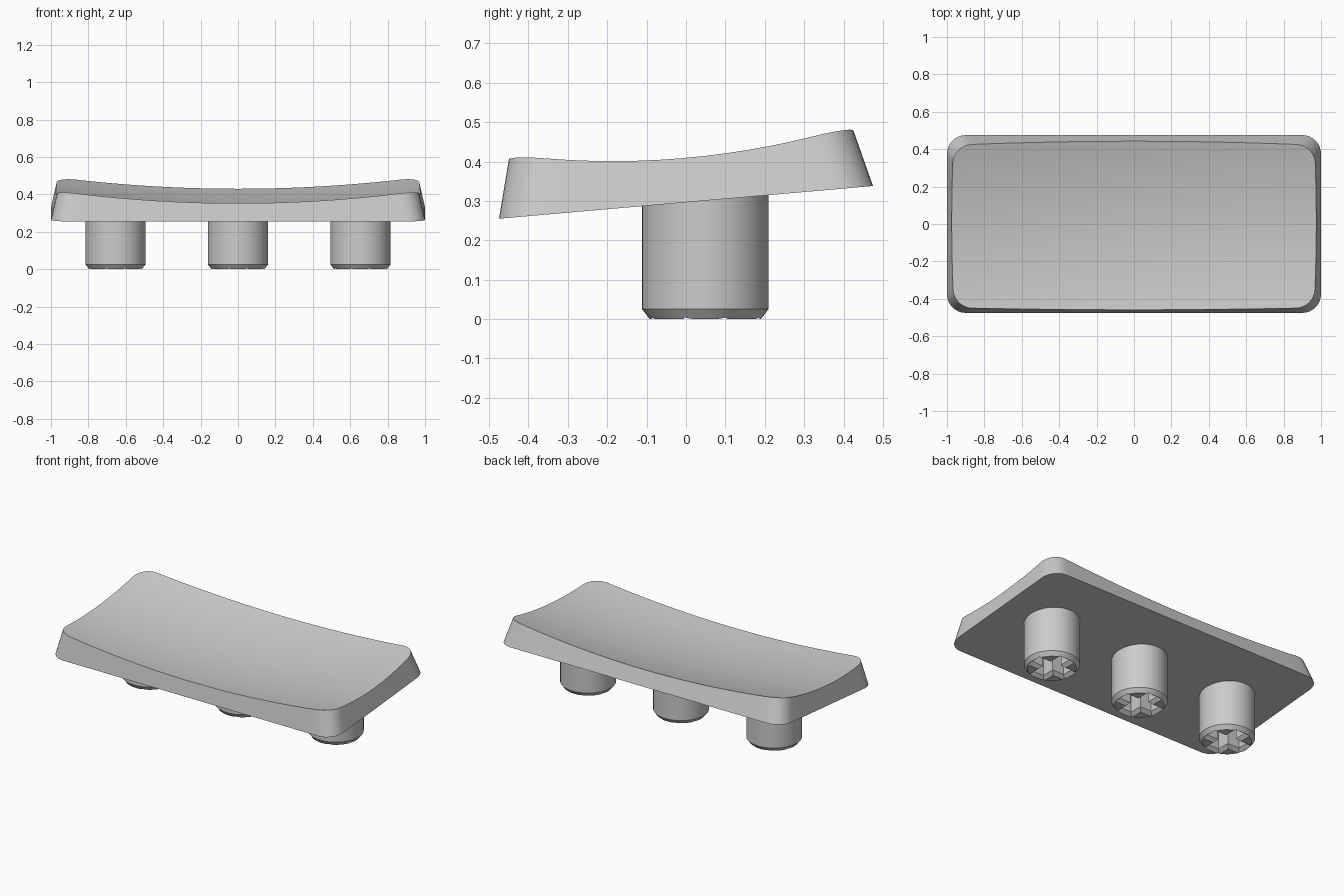
import bpy, bmesh, math

if "Cube" in bpy.data.objects:
    bpy.data.objects.remove(bpy.data.objects["Cube"])

grey = bpy.data.materials.new("light grey plastic")
grey.diffuse_color = (0.6, 0.6, 0.6, 1)
grey.use_nodes = True
grey.node_tree.nodes["Principled BSDF"].inputs["Base Color"].default_value = grey.diffuse_color


def make_object(name, bm):
    bmesh.ops.recalc_face_normals(bm, faces=bm.faces)
    me = bpy.data.meshes.new(name)
    bm.to_mesh(me)
    bm.free()
    me.materials.append(grey)
    ob = bpy.data.objects.new(name, me)
    bpy.context.collection.objects.link(ob)
    return ob


def select(ob):
    bpy.ops.object.select_all(action='DESELECT')
    ob.select_set(True)
    bpy.context.view_layer.objects.active = ob


def bridge(bm, a, b):
    n = len(a)
    for i in range(n):
        bm.faces.new((a[i], a[(i + 1) % n], b[(i + 1) % n], b[i]))


def rounded_outline(hx, y0, y1, r, arc=8):
    """Rounded rectangle with subdivided straight edges."""
    centres = [(hx - r, y1 - r), (-hx + r, y1 - r), (-hx + r, y0 + r), (hx - r, y0 + r)]
    corners = []
    for k, (cx, cy) in enumerate(centres):
        angles = [math.pi / 2 * (k + i / arc) for i in range(arc + 1)]
        corners.append([(cx + r * math.cos(a), cy + r * math.sin(a)) for a in angles])
    pts = []
    for k in range(4):
        pts += corners[k]
        (ax, ay), (bx, by) = corners[k][-1], corners[(k + 1) % 4][0]
        n = 28 if k % 2 == 0 else 12
        pts += [(ax + (bx - ax) * i / n, ay + (by - ay) * i / n) for i in range(1, n)]
    return pts


def dish(x, y):
    return 0.333 + 0.25 * (y + 0.18) ** 2 + 0.072 * x * x


def underside(y):
    return 0.2965 + 0.0874 * y


# Key cap: tapered walls cut off by a scooped top
bm = bmesh.new()
low = rounded_outline(1.0, -0.475, 0.475, 0.1)
high = rounded_outline(0.966, -0.45, 0.422, 0.1)
rim = []
for (ax, ay), (bx, by) in zip(low, high):
    t = 1.0
    for _ in range(12):
        x, y = ax + (bx - ax) * t, ay + (by - ay) * t
        t = (dish(x, y) - underside(ay)) / 0.15
    rim.append((x, y))
bottom = [bm.verts.new((x, y, underside(y))) for x, y in low]
bm.faces.new(bottom)
ring = [bm.verts.new((x, y, dish(x, y))) for x, y in rim]
bridge(bm, bottom, ring)
STEPS = 14
for s in range(STEPS - 1, 0, -1):
    f = s / STEPS
    inner = [bm.verts.new((x * f, y * f, dish(x * f, y * f))) for x, y in rim]
    bridge(bm, ring, inner)
    ring = inner
centre = bm.verts.new((0, 0, dish(0, 0)))
for i in range(len(ring)):
    bm.faces.new((ring[i], ring[(i + 1) % len(ring)], centre))
cap = make_object("key_cap", bm)
select(cap)
bpy.ops.object.shade_smooth_by_angle(angle=math.radians(30))


def loft(name, levels):
    """Closed solid through stacked (z, outline) levels."""
    bm = bmesh.new()
    rings = [[bm.verts.new((x, y, z)) for x, y in pts] for z, pts in levels]
    bm.faces.new(rings[0])
    bm.faces.new(rings[-1])
    for a, b in zip(rings, rings[1:]):
        bridge(bm, a, b)
    return make_object(name, bm)


def circle(r, n=48):
    return [(r * math.cos(math.tau * i / n), r * math.sin(math.tau * i / n)) for i in range(n)]


def plus(o):
    """Plus outline, grown outward by o."""
    l, w = 0.118 + o, 0.036 + o
    quarter = [(l, -w), (l, w), (w, w)]
    pts = []
    for k in range(4):
        c, s = round(math.cos(k * math.pi / 2)), round(math.sin(k * math.pi / 2))
        pts += [(c * x - s * y, s * x + c * y) for x, y in quarter]
    return pts


# Stems: chamfered posts with a flared cross socket
for name, x in (("left_stem", -0.655), ("middle_stem", 0.0), ("right_stem", 0.655)):
    stem = loft(name, [(0, circle(0.141)), (0.026, circle(0.161)), (0.322, circle(0.161))])
    cutter = loft("socket_cutter", [(-0.01, plus(0.03)), (0.02, plus(0)), (0.21, plus(0))])
    cutter.hide_render = True
    stem.location = cutter.location = (x, 0.049, 0)
    mod = stem.modifiers.new("socket", 'BOOLEAN')
    mod.operation = 'DIFFERENCE'
    mod.solver = 'EXACT'
    mod.object = cutter
    select(stem)
    bpy.ops.object.modifier_apply(modifier="socket")
    bpy.data.objects.remove(cutter)
    bpy.ops.object.shade_smooth_by_angle(angle=math.radians(30))
